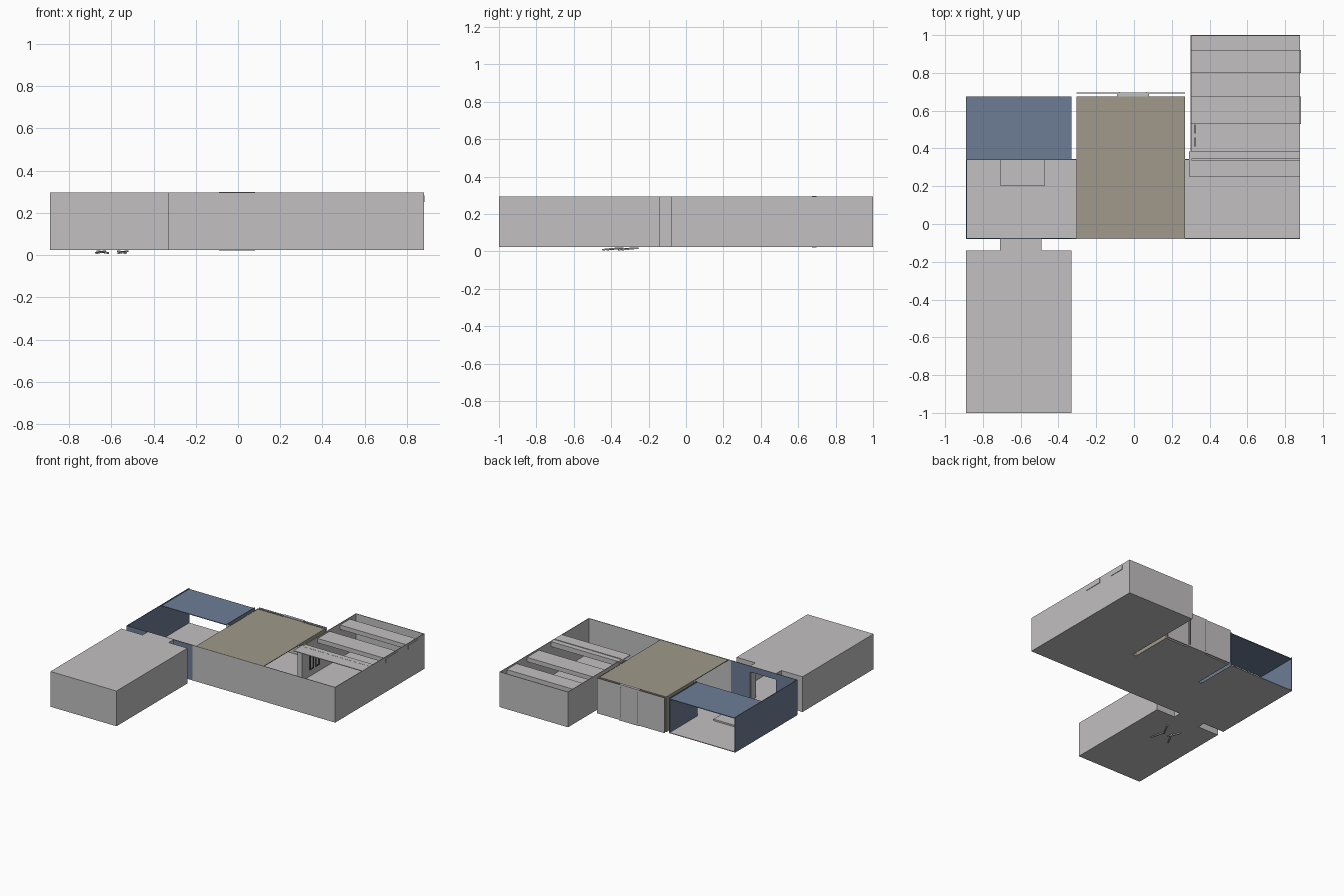
import bpy, bmesh
from mathutils import Matrix, Vector

if "Cube" in bpy.data.objects:
    bpy.data.objects.remove(bpy.data.objects["Cube"])


def material(name, rgb):
    m = bpy.data.materials.new(name)
    m.diffuse_color = (*rgb, 1)
    m.use_nodes = True
    m.node_tree.nodes["Principled BSDF"].inputs["Base Color"].default_value = m.diffuse_color
    return m


GREY = material("plaster grey", (0.54, 0.525, 0.525))
BLUE = material("slate blue", (0.155, 0.205, 0.30))
BEIGE = material("warm beige", (0.35, 0.32, 0.255))
DARK = material("frame dark grey", (0.12, 0.12, 0.12))

T = 0.005               # sheet thickness
Z0, Z1 = 0.025, 0.295   # floor and wall top


def boxes(name, mat, *spans):
    """One object from boxes given as (x0, x1, y0, y1, z0, z1)."""
    bm = bmesh.new()
    for x0, x1, y0, y1, z0, z1 in spans:
        mx = Matrix.Translation(((x0 + x1) / 2, (y0 + y1) / 2, (z0 + z1) / 2))
        mx = mx @ Matrix.Diagonal((x1 - x0, y1 - y0, z1 - z0, 1))
        bmesh.ops.create_cube(bm, size=1, matrix=mx)
    me = bpy.data.meshes.new(name)
    bm.to_mesh(me)
    bm.free()
    me.materials.append(mat)
    ob = bpy.data.objects.new(name, me)
    bpy.context.collection.objects.link(ob)
    return ob


def wall_x(x, y0, y1, z0=Z0, z1=Z1):      # wall running along y, from x to x + T
    return (x, x + T, y0, y1, z0, z1)


def wall_y(y, x0, x1, z0=Z0, z1=Z1):      # wall running along x, from y to y + T
    return (x0, x1, y, y + T, z0, z1)


def slab(x0, x1, y0, y1, z=Z0):
    return (x0, x1, y0, y1, z, z + T)


L0, L1 = -0.89, -0.33    # left rooms
M0, M1 = -0.305, 0.27    # middle room
R0, R1 = 0.30, 0.88      # right room
YF, YM, YB = -0.08, 0.34, 0.675

# Floors, with slits between the rooms at the back
boxes("floor", GREY,
      slab(L0, L1, -1, -0.14), slab(-0.71, -0.49, -0.14, YF),
      slab(L0, R1, YF, YM), slab(L0, L1, YM, YB),
      slab(M0, M1, YM, YB), slab(R0, R1, YM, 1))

# Closed front room and its short passage
boxes("front_room_walls", GREY,
      wall_x(L0, -1, -0.14), wall_x(L1 - T, -1, -0.14), wall_y(-1, L0, L1),
      wall_y(-0.14 - T, L0, -0.71), wall_y(-0.14 - T, -0.49, L1),
      wall_x(-0.71, -0.14, YF), wall_x(-0.49 - T, -0.14, YF))
boxes("front_room_roof", GREY,
      slab(L0, L1, -1, -0.14, Z1 - T), slab(-0.71, -0.49, -0.14, YF, Z1 - T))

# Blue left room, open at the back, half roofed
boxes("left_room_walls", BLUE,
      wall_x(L0, YF, YB), wall_x(L1 - T, YM, YB),
      wall_y(YF, L0, -0.71), wall_y(YF, -0.49, L1),
      wall_y(YF, -0.71, -0.49, 0.25, Z1))
boxes("left_room_ceiling", BLUE, slab(L0, L1, YM, YB, 0.284))
boxes("left_room_step", GREY, (-0.71, -0.47, 0.205, YM, Z0, 0.042))

# Middle room: beige shell, open on both sides at the front
boxes("middle_room_walls", BEIGE,
      wall_x(M0, YM, YB), wall_x(M1 - T, YM, YB),
      wall_y(YB - T, M0, -0.09), wall_y(YB - T, 0.08, M1))
boxes("middle_room_ceiling", BEIGE, slab(M0, M1, YF + T, YB, 0.288))
boxes("middle_back_facade", GREY,
      wall_y(0.69, M0, -0.09), wall_y(0.69, 0.08, M1))
boxes("back_door_box", GREY, (-0.09, 0.08, YB, 0.697, 0.022, 0.298))
boxes("back_door_seams", DARK,
      *[(x - 0.002, x + 0.002, 0.696, 0.699, 0.04, 0.28) for x in (-0.075, 0.065)])

# Joining wall pieces between the rooms
boxes("link_walls", GREY, wall_y(YM, L1, M0), wall_y(YM, M1, R0))

# Grey front wall and right room
boxes("front_wall", GREY, wall_y(YF, L1, R1))
boxes("right_room_walls", GREY,
      wall_x(R1 - T, YF, 1), wall_x(R0, YM, 1), wall_y(1 - T, R0, R1))
boxes("right_room_soffit", GREY, slab(R0 - 0.005, R1, 0.25, YM, Z1 - T))
boxes("right_room_beams", GREY,
      (0.29, R1, 0.345, 0.385, 0.255, 0.293),
      (R0, R1 + 0.004, 0.53, 0.675, 0.25, 0.283),
      (R0, R1 + 0.004, 0.80, 0.92, 0.25, 0.283))

# Two small hanging frames on the right room's inner wall
for i, y in enumerate((0.41, 0.48)):
    boxes(f"wall_frame_{i + 1}", DARK,
          wall_x(0.32, y, y + 0.007, 0.09, 0.20), wall_x(0.32, y + 0.04, y + 0.047, 0.09, 0.20),
          wall_x(0.32, y, y + 0.047, 0.09, 0.097), wall_x(0.32, y, y + 0.047, 0.193, 0.20))


# Thin splayed feet poking out beneath the front room
def foot(name, cx, cy, dx, dy):
    ob = boxes(name, GREY, (-0.004, 0.004, -0.05, 0.05, -0.004, 0.004))
    ob.location = (cx, cy, 0.014)
    ob.rotation_euler = Vector((dx, dy, 0.10)).to_track_quat('Y', 'Z').to_euler()


for i, (cx, cy, dx, dy) in enumerate([(-0.65, -0.38, 0.5, 1), (-0.64, -0.32, -0.6, 1),
                                      (-0.55, -0.40, -0.4, 1), (-0.545, -0.30, 0.5, 1)]):
    foot(f"stand_foot_{i + 1}", cx, cy, dx, dy)
